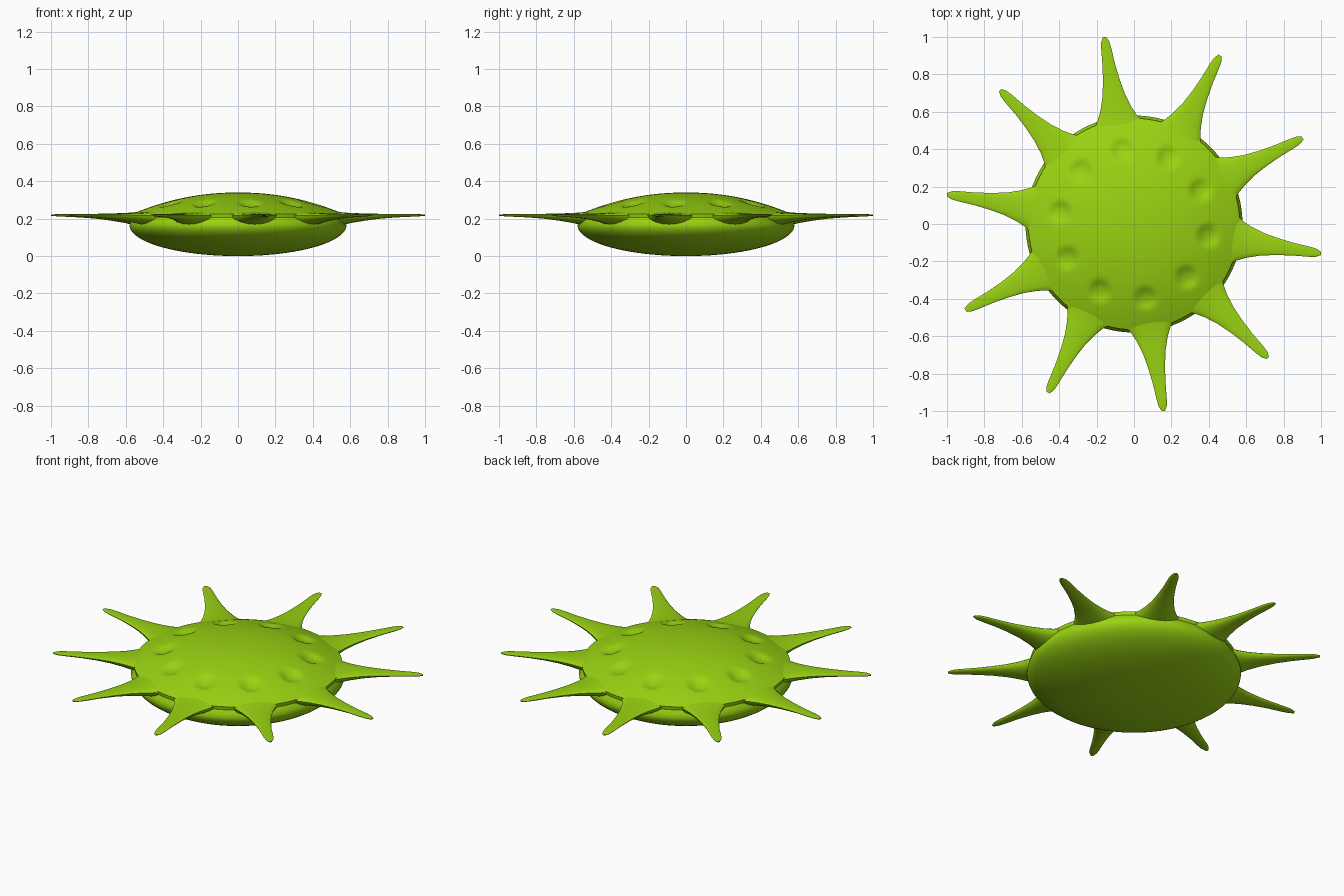
import bpy, bmesh
from math import sin, cos, pi, radians, hypot, exp

cube = bpy.data.objects.get("Cube")
if cube:
    bpy.data.objects.remove(cube)

COUNT = 10
ANGLES = [radians(-9) + 2 * pi * k / COUNT for k in range(COUNT)]

lime = bpy.data.materials.new("lime green")
lime.use_nodes = True
lime.diffuse_color = (0.32, 0.65, 0.006, 1)
lime.node_tree.nodes["Principled BSDF"].inputs["Base Color"].default_value = lime.diffuse_color


def loft(bm, rings):
    """Skin a list of closed rings of points and cap both ends."""
    loops = [[bm.verts.new(p) for p in ring] for ring in rings]
    n = len(loops[0])
    for a, b in zip(loops, loops[1:]):
        for i in range(n):
            j = (i + 1) % n
            bm.faces.new((a[i], a[j], b[j], b[i]))
    bm.faces.new(loops[0])
    bm.faces.new(loops[-1])


def finish(bm, name):
    bmesh.ops.recalc_face_normals(bm, faces=bm.faces)
    mesh = bpy.data.meshes.new(name)
    bm.to_mesh(mesh)
    bm.free()
    mesh.materials.append(lime)
    obj = bpy.data.objects.new(name, mesh)
    bpy.context.collection.objects.link(obj)
    bpy.ops.object.select_all(action="DESELECT")
    obj.select_set(True)
    bpy.context.view_layer.objects.active = obj
    bpy.ops.object.shade_smooth_by_angle(angle=radians(40))


def dimple(x, y):
    """Depth of the ring of shallow pits, one inside each spike."""
    return sum(0.018 * exp(-(hypot(x - 0.4 * cos(a), y - 0.4 * sin(a)) / 0.05) ** 4)
               for a in ANGLES)


# Lens-shaped body: dimpled dome above, narrow lip, smooth bowl below
SEGS, STEPS = 160, 36
bm = bmesh.new()
rings = []


def ring(r, z, pits=False):
    points = []
    for i in range(SEGS):
        a = 2 * pi * i / SEGS
        x, y = r * cos(a), r * sin(a)
        points.append((x, y, z - (dimple(x, y) if pits else 0)))
    rings.append(points)


for k in range(1, STEPS + 1):
    r = 0.565 * k / STEPS
    ring(r, 0.34 - 0.115 * (r / 0.565) ** 2.1, True)
ring(0.562, 0.205)
ring(0.575, 0.185)
for k in range(20):
    t = pi / 2 * k / 20
    ring(0.58 * cos(t), 0.165 - 0.165 * sin(t))
loft(bm, rings)
finish(bm, "body")

# Spike sections: distance out, half width, top height, bottom height
SECTIONS = [(0.47, 0.17, 0.245, 0.15), (0.53, 0.135, 0.238, 0.16),
            (0.57, 0.108, 0.233, 0.168), (0.62, 0.085, 0.230, 0.178),
            (0.69, 0.062, 0.228, 0.19), (0.77, 0.046, 0.226, 0.20),
            (0.86, 0.034, 0.225, 0.207), (0.95, 0.027, 0.225, 0.211),
            (0.985, 0.022, 0.224, 0.213), (1.012, 0.009, 0.222, 0.215)]

# Flaring flat-topped spikes around the rim
for n, a in enumerate(ANGLES):
    bm = bmesh.new()
    rings = []
    for r, w, top, bottom in SECTIONS:
        mid = top - 0.25 * (top - bottom)
        points = []
        for i in range(16):
            t = 2 * pi * i / 16
            s = w * cos(t)
            z = mid + sin(t) * ((top - mid) if sin(t) > 0 else (mid - bottom))
            points.append((r * cos(a) - s * sin(a), r * sin(a) + s * cos(a), z))
        rings.append(points)
    loft(bm, rings)
    finish(bm, f"spike_{n + 1}")
